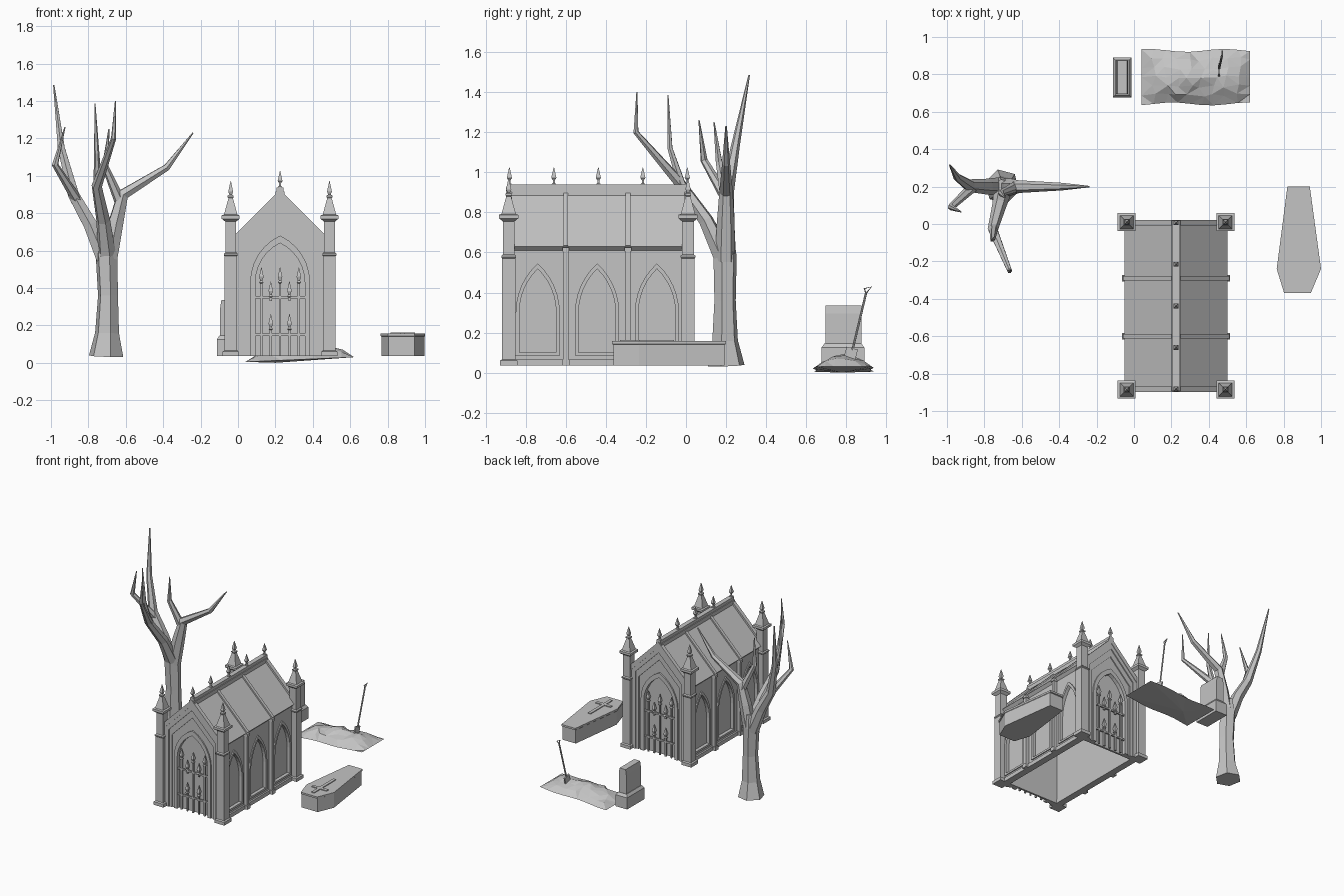
import bpy, bmesh, math, random
from mathutils import Vector

cube = bpy.data.objects.get("Cube")
if cube:
    bpy.data.objects.remove(cube, do_unlink=True)

GREY = (0.55, 0.55, 0.55, 1)
stone = bpy.data.materials.new("plain grey")
stone.use_nodes = True
stone.diffuse_color = GREY
stone.node_tree.nodes["Principled BSDF"].inputs["Base Color"].default_value = GREY

CX, CY, G = 0.225, -0.4375, 0.035      # chapel centre and ground level


def finish(name, bm):
    bmesh.ops.recalc_face_normals(bm, faces=bm.faces)
    me = bpy.data.meshes.new(name)
    bm.to_mesh(me)
    bm.free()
    me.materials.append(stone)
    ob = bpy.data.objects.new(name, me)
    bpy.context.collection.objects.link(ob)
    return ob


def loft(name, loops, cap=True):
    bm = bmesh.new()
    rows = [[bm.verts.new(p) for p in loop] for loop in loops]
    n = len(rows[0])
    for a, b in zip(rows, rows[1:]):
        for i in range(n):
            j = (i + 1) % n
            bm.faces.new((a[i], a[j], b[j], b[i]))
    if cap:
        bm.faces.new(rows[0])
        bm.faces.new(rows[-1])
    return finish(name, bm)


def prism(name, pts, place, d0, d1):
    return loft(name, [[place(u, z, d) for u, z in pts] for d in (d0, d1)])


def stack(name, x, y, steps, base=0.0):
    # square post described by (half width, height) steps
    corners = ((-1, -1), (1, -1), (1, 1), (-1, 1))
    return loft(name, [[(x + a * h, y + b * h, base + z) for a, b in corners] for h, z in steps])


def box(name, x0, x1, y0, y1, z0, z1):
    return loft(name, [[(x0, y0, z), (x1, y0, z), (x1, y1, z), (x0, y1, z)] for z in (z0, z1)])


def band(name, outer, inner, place, d0, d1, closed):
    # raised moulding between two matching outlines
    bm = bmesh.new()
    rows = [[bm.verts.new(place(u, z, d)) for u, z in pts]
            for pts, d in ((outer, d0), (outer, d1), (inner, d1), (inner, d0))]
    n = len(outer)
    for k in range(4):
        a, b = rows[k], rows[(k + 1) % 4]
        for i in range(n if closed else n - 1):
            j = (i + 1) % n
            bm.faces.new((a[i], a[j], b[j], b[i]))
    if not closed:
        bm.faces.new([r[0] for r in rows])
        bm.faces.new([r[-1] for r in rows])
    return finish(name, bm)


def arch(h, z0, spring, apex, n=6):
    rise = apex - spring
    r = (h * h + rise * rise) / (2 * h)
    top = math.atan2(rise, r - h)
    right = [(h, z0)] + [(h - r + r * math.cos(top * i / n), spring + r * math.sin(top * i / n))
                         for i in range(n + 1)]
    return right + [(-u, z) for u, z in reversed(right[:-1])]


def gable(h, apex, z0=G):
    return [(h, z0), (h, apex - h), (0, apex), (-h, apex - h), (-h, z0)]


def chevron(h, apex, t):
    right = [(h, apex - h), (h - t, apex - h - t)]
    return [(0, apex)] + right + [(0, apex - 2 * t)] + [(-u, z) for u, z in reversed(right)]


def cut(ob, cutter):
    m = ob.modifiers.new("cut", 'BOOLEAN')
    m.operation, m.solver, m.object = 'DIFFERENCE', 'EXACT', cutter
    bpy.context.view_layer.objects.active = ob
    bpy.ops.object.modifier_apply(modifier=m.name)
    bpy.data.objects.remove(cutter, do_unlink=True)


def tubes(name, paths, sides_level=1):
    # tapered tubes; each path point is (x, y, z, radius)
    cu = bpy.data.curves.new(name, 'CURVE')
    cu.dimensions, cu.bevel_depth, cu.bevel_resolution = '3D', 1.0, sides_level
    cu.use_fill_caps = True
    for path in paths:
        sp = cu.splines.new('POLY')
        sp.use_smooth = False
        sp.points.add(len(path) - 1)
        for p, (x, y, z, r) in zip(sp.points, path):
            p.co, p.radius = (x, y, z, 1), r
    cu.materials.append(stone)
    ob = bpy.data.objects.new(name, cu)
    bpy.context.collection.objects.link(ob)
    bpy.ops.object.select_all(action='DESELECT')
    ob.select_set(True)
    bpy.context.view_layer.objects.active = ob
    bpy.ops.object.convert(target='MESH')


# Gabled end walls with doorway and gate
for s, end in ((-1, "front"), (1, "back")):
    def place(u, z, d, s=s):
        return (CX + u, CY + s * (0.44 + d), z)
    outer, inner = arch(0.16, G, 0.43, 0.68), arch(0.132, G, 0.43, 0.64)
    wall = prism(end + "_wall", gable(0.255, 0.895), place, -0.035, 0)
    cut(wall, prism("cutter", arch(0.132, G - 0.02, 0.43, 0.64), place, -0.02, 0.02))
    band(end + "_door_arch", outer, inner, place, -0.005, 0.01, False)
    band(end + "_outer_moulding", gable(0.25, 0.9), gable(0.2, 0.84), place, 0, 0.016, False)
    band(end + "_inner_moulding", gable(0.2, 0.84), gable(0.178, 0.78), place, 0, 0.008, False)
    prism(end + "_coping", chevron(0.265, 0.925, 0.022), place, -0.01, 0.02)
    gy = CY + s * 0.438
    for i in range(5):
        x = CX + (i - 2) * 0.05
        tips = [(G, 0.51)] if i % 2 == 0 else [(G, 0.26), (0.33, 0.435)]
        for z0, tip in tips:
            stack(end + "_gate_bar", x, gy, [(0.006, z0), (0.006, tip - 0.085), (0.011, tip - 0.08),
                  (0.006, tip - 0.07), (0.012, tip - 0.05), (0.001, tip)])
    for z in (0.15, 0.35):
        box(end + "_gate_rail", CX - 0.132, CX + 0.132, gy - 0.006, gy + 0.006, z - 0.006, z + 0.006)

# Side walls with three recessed lancet panels each
for s, side in ((-1, "right"), (1, "left")):
    wall = box(side + "_wall", *sorted((CX + s * 0.22, CX + s * 0.255)), CY - 0.44, CY + 0.44, G, 0.63)
    for yc in (-0.74, CY - 0.006, -0.145):
        def place(u, z, d, s=s, yc=yc):
            return (CX + s * (0.255 + d), yc + u, z)
        outer, inner = arch(0.11, 0.085, 0.3, 0.545), arch(0.092, 0.1, 0.3, 0.518)
        cut(wall, prism("cutter", inner, place, -0.018, 0.02))
        band(side + "_window_frame", outer, inner, place, -0.005, 0.008, True)
    box(side + "_plinth", *sorted((CX + s * 0.215, CX + s * 0.268)), CY - 0.43, CY + 0.43, G, 0.065)
    for y in (-0.6, -0.29):
        x = CX + s * 0.265
        box(side + "_buttress", x - 0.018, x + 0.018, y - 0.013, y + 0.013, G, 0.62)
        box(side + "_buttress_foot", x - 0.024, x + 0.024, y - 0.018, y + 0.018, G, 0.065)
        box(side + "_buttress_cap", x - 0.023, x + 0.023, y - 0.017, y + 0.017, 0.605, 0.625)


# Roof, ribs, ridge and finials
def along(u, z, d):
    return (CX + u, CY + d, z)


FINIAL = [(0.011, 0), (0.011, 0.012), (0.005, 0.016), (0.005, 0.03), (0.013, 0.042), (0.001, 0.095)]
prism("roof", chevron(0.275, 0.905, 0.02), along, -0.44, 0.44)
for y in (-0.6, -0.29):
    prism("roof_rib", chevron(0.285, 0.92, 0.02), along, y - CY - 0.012, y - CY + 0.012)
box("ridge_beam", CX - 0.024, CX + 0.024, CY - 0.455, CY + 0.455, 0.885, 0.915)
box("ridge_cap", CX - 0.018, CX + 0.018, CY - 0.455, CY + 0.455, 0.915, 0.938)
for i in range(5):
    stack("ridge_finial", CX, CY + (i - 2) * 0.222, FINIAL, 0.93)

# Corner pillars with spires
PILLAR = [(0.043, G), (0.043, 0.06), (0.033, 0.066), (0.033, 0.57), (0.037, 0.575), (0.037, 0.583),
          (0.029, 0.59), (0.029, 0.755), (0.048, 0.77), (0.048, 0.788), (0.036, 0.792), (0.012, 0.88),
          (0.016, 0.885), (0.016, 0.893), (0.007, 0.9), (0.013, 0.915), (0.001, 0.972)]
for sx in (-1, 1):
    for sy in (-1, 1):
        stack("corner_pillar", CX + sx * 0.264, CY + sy * 0.4475, PILLAR)

# Coffin with a slightly raised cross on the lid
HEX = [(0.82, 0.2), (0.94, 0.2), (1.0, -0.24), (0.945, -0.37), (0.803, -0.37), (0.763, -0.24)]


def coffin_loop(k, z):
    return [(0.88 + (x - 0.88) * k, -0.085 + (y + 0.085) * k, z) for x, y in HEX]


loft("coffin", [coffin_loop(k, z) for k, z in ((0.97, G), (0.97, 0.14), (1, 0.143), (1, 0.157))])
box("cross_upright", 0.868, 0.892, -0.33, -0.06, 0.155, 0.163)
box("cross_arm", 0.815, 0.945, -0.255, -0.23, 0.155, 0.163)

# Headstone on a bevelled block
def slab(name, x, y, steps):
    loft(name, [[(x + a * hx, y + b * hy, z) for a, b in ((-1, -1), (1, -1), (1, 1), (-1, 1))]
                for hx, hy, z in steps])


slab("headstone_base", -0.063, 0.783, [(0.05, 0.107, G), (0.05, 0.107, 0.125), (0.036, 0.093, 0.145)])
slab("headstone", -0.063, 0.785, [(0.032, 0.09, 0.14), (0.032, 0.09, 0.295), (0.026, 0.09, 0.335)])

# Earth mound, faceted and uneven
random.seed(4)
bm = bmesh.new()
NX, NY = 9, 6
grid = []
for i in range(NX + 1):
    u = i / NX
    row = []
    for j in range(NY + 1):
        v = j / NY * 2 - 1
        edge = i in (0, NX) or j in (0, NY)
        rim = 0.005 + 0.025 * u
        z = rim if edge else rim + 0.065 * (1 - v * v) * math.sin(math.pi * (0.12 + 0.76 * u)) \
            + random.uniform(-0.008, 0.012)
        jog = 0.0 if edge else 0.018
        x = 0.04 + 0.58 * u + random.uniform(-jog, jog)
        y = 0.785 + 0.143 * v + 0.008 * math.sin(9 * u + v) * abs(v) + random.uniform(-jog, jog) / 2
        row.append(bm.verts.new((x, y, max(z, 0.005))))
    grid.append(row)
for a, b in zip(grid, grid[1:]):
    for j in range(NY):
        bm.faces.new((a[j], b[j], b[j + 1], a[j + 1]))
low = bm.verts.new((0.2, 0.78, 0))
for e in [e for e in bm.edges if e.is_boundary]:
    bm.faces.new((e.verts[0], e.verts[1], low))
bmesh.ops.triangulate(bm, faces=bm.faces[:])
finish("earth_mound", bm)

# Shovel stuck in the mound
R = 0.006
tubes("shovel_shaft", [[(0.455, 0.83, 0.11, R), (0.47, 0.898, 0.395, R)],
                       [(0.47, 0.898, 0.395, 0.004), (0.47, 0.89, 0.42, 0.004), (0.472, 0.925, 0.428, 0.004),
                        (0.47, 0.898, 0.395, 0.004)]])
BLADE = [(-0.028, 0.13), (0.028, 0.115), (0.012, 0.055), (-0.02, 0.03), (-0.045, 0.07)]
prism("shovel_blade", BLADE, lambda u, z, d: (0.455 + d, 0.83 + u, z), -0.005, 0.005)

# Bare tree: trunk, limbs and twigs
tubes("tree", [
    [(-0.705, 0.2, G, 0.095), (-0.7, 0.195, 0.16, 0.066), (-0.695, 0.195, 0.36, 0.055),
     (-0.703, 0.195, 0.58, 0.06), (-0.7, 0.195, 0.68, 0.045)],
    [(-0.69, 0.195, 0.56, 0.05), (-0.655, 0.198, 0.74, 0.045), (-0.615, 0.2, 0.9, 0.034),
     (-0.38, 0.2, 1.045, 0.02), (-0.24, 0.2, 1.23, 0.004)],
    [(-0.63, 0.2, 0.86, 0.03), (-0.71, 0.165, 1.05, 0.018), (-0.69, 0.14, 1.25, 0.003)],
    [(-0.715, 0.2, 0.56, 0.05), (-0.79, 0.2, 0.74, 0.042), (-0.88, 0.205, 0.9, 0.034),
     (-0.945, 0.25, 1.15, 0.021), (-0.985, 0.315, 1.485, 0.004)],
    [(-0.86, 0.2, 0.87, 0.028), (-0.978, 0.09, 1.06, 0.018), (-0.925, 0.065, 1.26, 0.003)],
    [(-0.7, 0.185, 0.58, 0.05), (-0.72, 0.1, 0.76, 0.038), (-0.755, -0.03, 0.945, 0.028),
     (-0.665, -0.25, 1.2, 0.014), (-0.655, -0.245, 1.4, 0.003)],
    [(-0.75, -0.02, 0.93, 0.024), (-0.755, -0.08, 1.12, 0.014), (-0.765, -0.09, 1.385, 0.003)],
])
